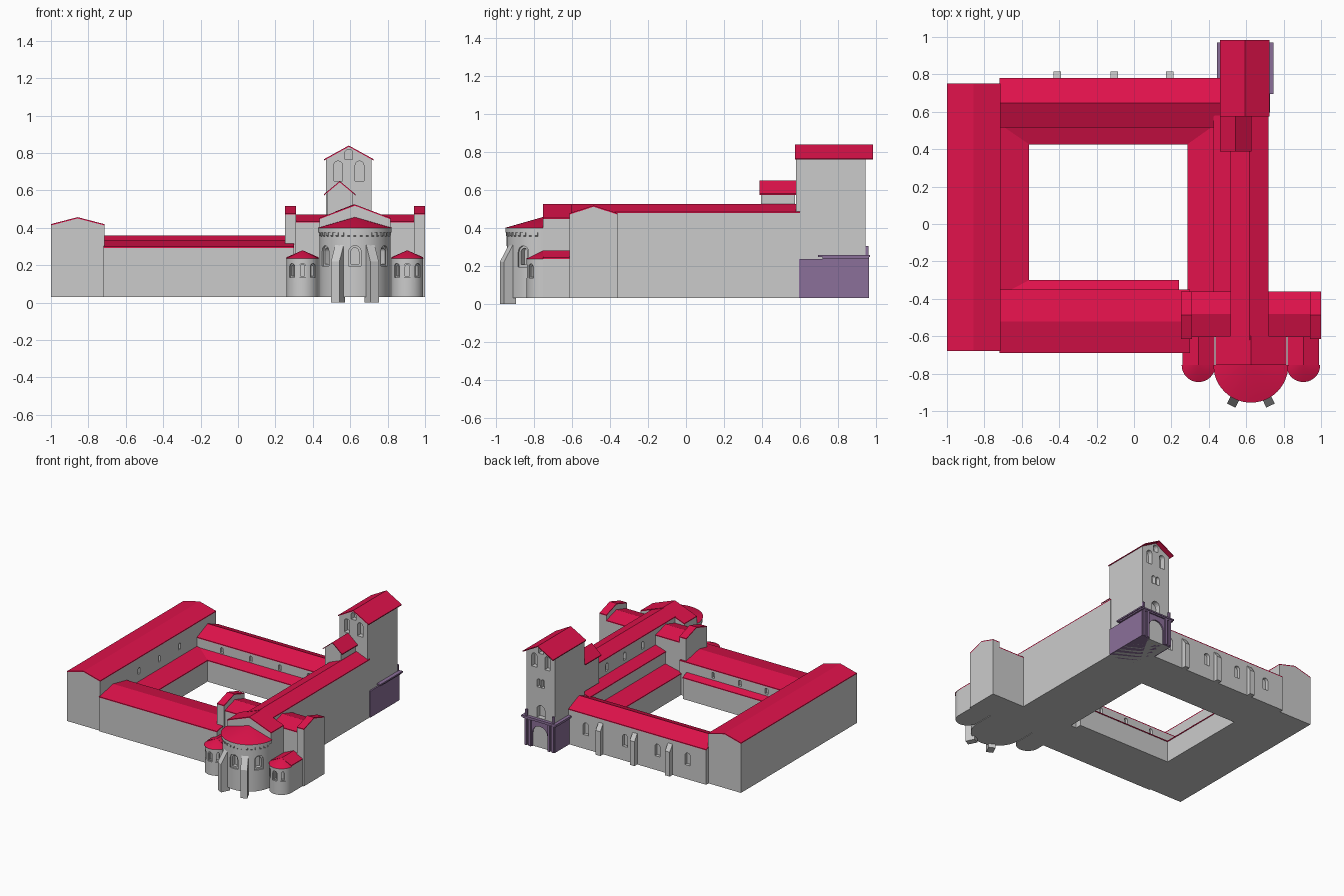
import bpy, bmesh
from math import sin, cos, pi, radians

if "Cube" in bpy.data.objects:
    bpy.data.objects.remove(bpy.data.objects["Cube"])


def material(name, col):
    m = bpy.data.materials.new(name)
    m.diffuse_color = (*col, 1)
    m.use_nodes = True
    m.node_tree.nodes["Principled BSDF"].inputs["Base Color"].default_value = m.diffuse_color
    return m


RED = material("roof_red", (0.74, 0.006, 0.07))
PURPLE = material("portal_purple", (0.26, 0.16, 0.32))
YELLOW = material("door_yellow", (0.6, 0.58, 0.1))
T = 0.007  # roof thickness


def finish(name, bm, mat=None):
    bmesh.ops.recalc_face_normals(bm, faces=bm.faces)
    me = bpy.data.meshes.new(name)
    bm.to_mesh(me)
    bm.free()
    ob = bpy.data.objects.new(name, me)
    bpy.context.collection.objects.link(ob)
    if mat:
        me.materials.append(mat)
    return ob


def extrude(bm, lo, hi):
    a, b = [bm.verts.new(p) for p in lo], [bm.verts.new(p) for p in hi]
    bm.faces.new(a)
    bm.faces.new(b)
    for i in range(len(a)):
        j = (i + 1) % len(a)
        bm.faces.new((a[i], a[j], b[j], b[i]))


def prism(name, pts, axis, a, b, mat=None):
    k = "xyz".index(axis)
    put = lambda p, h: tuple(list(p[:k]) + [h] + list(p[k:]))
    bm = bmesh.new()
    extrude(bm, [put(p, a) for p in pts], [put(p, b) for p in pts])
    return finish(name, bm, mat)


def box(name, x0, x1, y0, y1, z0, z1, mat=None):
    return prism(name, [(x0, y0), (x1, y0), (x1, y1), (x0, y1)], "z", z0, z1, mat)


# gabled block: walls + thin roof; c0,c1 across the ridge, a,b along it
def gable(name, axis, c0, c1, a, b, eave, ridge, z0=0.03, over=0.0, over_end=0.0):
    m = (c0 + c1) / 2
    k = (ridge - eave) / (m - c0 + over)
    e = eave + k * over
    body = prism(name + "_walls", [(c0, z0), (c1, z0), (c1, e - T), (m, ridge - T), (c0, e - T)], axis, a, b)
    l, r = c0 - over, c1 + over
    prism(name + "_roof", [(l, eave - T), (m, ridge - T), (r, eave - T), (r, eave), (m, ridge), (l, eave)],
          axis, a - over_end, b + over_end, RED)
    return body


# lean-to against a wall: hi/lo are positions across the slope
def lean_to(name, axis, hi, lo, a, b, z_hi, z_lo):
    prism(name + "_walls", [(hi, 0.03), (lo, 0.03), (lo, z_lo - T), (hi, z_hi - T)], axis, a, b)
    o = lo + (0.004 if lo > hi else -0.004)
    prism(name + "_roof", [(hi, z_hi - T), (o, z_lo - T), (o, z_lo), (hi, z_hi)], axis, a, b, RED)


# cut round-headed niches: each = (x, y, outward angle, width, z0, z1, depth)
def cut(ob, niches):
    bm = bmesh.new()
    for x, y, ang, w, z0, z1, d in niches:
        t = radians(ang)
        prof = [(-w / 2, z0), (w / 2, z0)] + [
            (w / 2 * cos(pi * i / 8), z1 - w / 2 + w / 2 * sin(pi * i / 8)) for i in range(9)]
        at = lambda e: [(x + cos(t) * e - sin(t) * u, y + sin(t) * e + cos(t) * u, z) for u, z in prof]
        extrude(bm, at(-d), at(0.03))
    c = finish("niche_cutter", bm)
    c.hide_render = True
    md = ob.modifiers.new("niches", "BOOLEAN")
    md.operation, md.solver, md.object = "DIFFERENCE", "EXACT", c
    dg = bpy.context.evaluated_depsgraph_get()
    me = bpy.data.meshes.new_from_object(ob.evaluated_get(dg))
    ob.modifiers.clear()
    ob.data = me
    bpy.data.objects.remove(c)


def arc(cx, cy, r, n=24):
    return [(cx + r * cos(pi + pi * i / n), cy + r * sin(pi + pi * i / n)) for i in range(n + 1)]


def smooth(ob):
    bpy.ops.object.select_all(action="DESELECT")
    ob.select_set(True)
    bpy.context.view_layer.objects.active = ob
    bpy.ops.object.shade_smooth_by_angle(angle=radians(30))


def half_cone(name, cx, cy, r, z0, z1):
    bm = bmesh.new()
    rim = [bm.verts.new((x, y, z0)) for x, y in arc(cx, cy, r)]
    top = bm.verts.new((cx, cy, z1))
    for p, q in zip(rim, rim[1:]):
        bm.faces.new((p, q, top))
    bm.faces.new((rim[-1], rim[0], top))
    bm.faces.new(rim)
    smooth(finish(name, bm, RED))


# cloister ranges
west = gable("west_range", "y", -1.0, -0.715, -0.68, 0.75, 0.42, 0.457)
cut(west, [(-0.715, y, 0, 0.025, 0.29, 0.34, 0.02) for y in (-0.2, 0.05, 0.3)])
south = gable("south_range", "x", -0.69, -0.35, -0.72, 0.30, 0.30, 0.335)
cut(south, [(x, -0.35, 90, 0.025, 0.235, 0.28, 0.02) for x in (-0.45, -0.22, 0.01)])
north = gable("north_range", "x", 0.515, 0.78, -0.72, 0.48, 0.305, 0.36)
cut(north, [(x, 0.515, -90, 0.025, 0.235, 0.28, 0.02) for x in (-0.5, -0.25, 0.0, 0.25)]
    + [(x, 0.78, 90, 0.045, 0.14, 0.235, 0.025) for x in (0.32, -0.02, -0.3, -0.56)])
for x in (-0.41, -0.105, 0.19):
    prism("north_buttress", [(0.77, 0.03), (0.815, 0.03), (0.815, 0.22), (0.78, 0.27), (0.77, 0.27)],
          "x", x - 0.02, x + 0.02)

# cloister walks around the open court
lean_to("west_walk", "y", -0.72, -0.565, -0.36, 0.52, 0.235, 0.20)
lean_to("south_walk", "x", -0.36, -0.304, -0.72, 0.24, 0.225, 0.20)
lean_to("north_walk", "x", 0.52, 0.43, -0.72, 0.45, 0.23, 0.20)
lean_to("east_walk", "y", 0.44, 0.289, -0.36, 0.52, 0.235, 0.20)

# church nave, side aisle and chancel
nave = gable("nave", "y", 0.515, 0.72, -0.62, 0.60, 0.485, 0.525)
cut(nave, [(0.515, y, 180, 0.03, 0.385, 0.445, 0.02) for y in (-0.2, 0.02, 0.24)])
lean_to("aisle", "y", 0.52, 0.43, -0.36, 0.58, 0.36, 0.33)
gable("chancel", "y", 0.435, 0.815, -0.755, -0.60, 0.453, 0.525)

# transept arms with raised end bays, and their small apses
for s, side in ((-1, "west"), (1, "east")):
    X = lambda d: 0.625 + s * d
    a, b = sorted((X(0.08), X(0.32)))
    gable(side + "_transept", "x", -0.605, -0.36, a, b, 0.435, 0.472)
    a, b = sorted((X(0.315), X(0.375)))
    gable(side + "_transept_end", "x", -0.615, -0.36, a, b, 0.477, 0.518)
    cx = X(0.28)
    gable(side + "_chapel", "y", cx - 0.085, cx + 0.085, -0.755, -0.60, 0.243, 0.28)
    ap = prism(side + "_apse", arc(cx, -0.755, 0.085), "z", 0.03, 0.236)
    for w, d in ((0.036, 0.01), (0.022, 0.03)):
        g = (0.036 - w) / 2
        cut(ap, [(cx + 0.085 * cos(radians(t)), -0.755 + 0.085 * sin(radians(t)), t, w, 0.135 + g, 0.21 - g, d)
                 for t in (-132, -90, -48)])
    smooth(ap)
    half_cone(side + "_apse_roof", cx, -0.755, 0.09, 0.236, 0.28)

# main apse with niches, corbels and buttresses
CX, CY, R = 0.625, -0.755, 0.19
apse = prism("main_apse", arc(CX, CY, R, 40), "z", 0.03, 0.40)
for w, d in ((0.066, 0.012), (0.042, 0.045)):
    g = (0.066 - w) / 2
    cut(apse, [(CX + R * cos(radians(t)), CY + R * sin(radians(t)), t, w, 0.195 + g, 0.305 - g, d)
               for t in (-147, -90, -33)])
smooth(apse)
smooth(prism("apse_cornice", arc(CX, CY, 0.197, 40), "z", 0.375, 0.40))
half_cone("main_apse_roof", CX, CY, 0.2, 0.40, 0.457)


def radial(ob, deg):
    ob.location = (CX, CY, 0)
    ob.rotation_euler = (0, 0, radians(deg))


for i in range(17):
    radial(prism("corbel", [(-0.18, 0.345), (-0.195, 0.36), (-0.195, 0.376), (-0.18, 0.376)],
                 "x", -0.007, 0.007), -80 + 10 * i)
for t in (-26, 26):
    radial(prism("apse_buttress", [(-0.17, 0), (-0.24, 0), (-0.24, 0.22), (-0.188, 0.31), (-0.17, 0.31)],
                 "x", -0.025, 0.025), t)

# bell tower and the little turret beside it
tower = gable("tower", "y", 0.47, 0.715, 0.58, 0.945, 0.767, 0.84, over=0.01)
prism("tower_roof_overhang", [(0.46, 0.76), (0.5925, 0.833), (0.725, 0.76), (0.725, 0.767), (0.5925, 0.84), (0.46, 0.767)],
      "y", 0.575, 0.985, RED)
niches = []
for y, t in ((0.58, -90), (0.945, 90)):
    niches += [(0.5925, y, t, 0.042, 0.765, 0.82, 0.04)]
    niches += [(0.5925 + s * 0.057, y, t, 0.046, 0.65, 0.757, 0.04) for s in (-1, 1)]
niches += [(0.5925, 0.945, 90, 0.07, 0.26, 0.36, 0.04)]
niches += [(0.5925 + s * 0.018, 0.945, 90, 0.03, 0.50, 0.565, 0.03) for s in (-1, 1)]
cut(tower, niches)
gable("turret", "y", 0.475, 0.613, 0.395, 0.575, 0.58, 0.65, z0=0.36, over=0.015, over_end=0.008)

# purple portal at the tower foot
portal = box("portal", 0.462, 0.726, 0.595, 0.955, 0.03, 0.236, PURPLE)
cut(portal, [(0.594, 0.955, 90, 0.13, 0.03, 0.2, 0.02)])
cut(portal, [(0.594, 0.935, 90, 0.09, 0.03, 0.18, 0.03)])
box("door", 0.567, 0.621, 0.90, 0.912, 0.03, 0.15, YELLOW)
box("portal_cornice", 0.45, 0.738, 0.72, 0.965, 0.236, 0.246, PURPLE)
box("portal_balcony", 0.445, 0.745, 0.695, 0.97, 0.246, 0.257, PURPLE)
for x in (0.477, 0.512, 0.676, 0.711):
    box("portal_column", x - 0.009, x + 0.009, 0.95, 0.966, 0.03, 0.236, PURPLE)
for x in (0.477, 0.711):
    box("portal_pinnacle", x - 0.008, x + 0.008, 0.945, 0.961, 0.257, 0.305, PURPLE)
